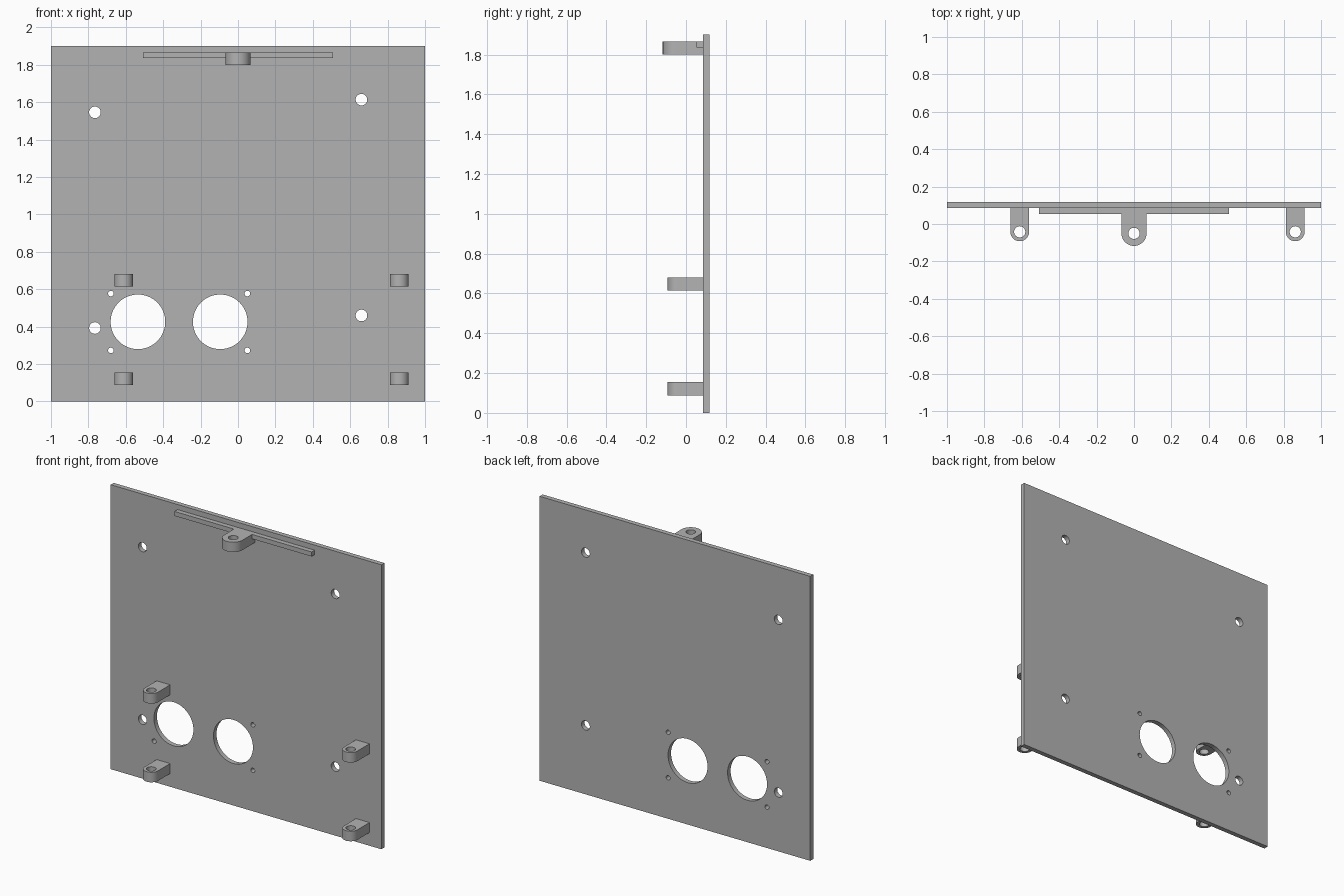
import bpy, bmesh
from math import pi, sin, cos, radians

cube = bpy.data.objects.get("Cube")
if cube:
    bpy.data.objects.remove(cube, do_unlink=True)

grey = bpy.data.materials.new("plain grey")
grey.use_nodes = True
COLOUR = (0.45, 0.45, 0.45, 1)
grey.diffuse_color = COLOUR
grey.node_tree.nodes["Principled BSDF"].inputs["Base Color"].default_value = COLOUR

PLATE_FRONT, PLATE_BACK = 0.085, 0.117


def arc(cx, cy, r, start=0.0, sweep=2 * pi, n=48):
    """Points along an arc; a full circle leaves out the repeated end."""
    count = n if sweep >= 2 * pi else n + 1
    return [(cx + r * cos(start + sweep * i / n), cy + r * sin(start + sweep * i / n))
            for i in range(count)]


def rect(x0, x1, y0, y1):
    return [(x0, y0), (x1, y0), (x1, y1), (x0, y1)]


def extrude_profile(name, loops, thickness, location, upright=False):
    """Fill an outline with holes and thicken it evenly about its plane."""
    curve = bpy.data.curves.new(name + "_profile", "CURVE")
    curve.dimensions = "2D"
    curve.fill_mode = "BOTH"
    curve.extrude = thickness / 2
    for loop in loops:
        spline = curve.splines.new("POLY")
        spline.points.add(len(loop) - 1)
        for point, (x, y) in zip(spline.points, loop):
            point.co = (x, y, 0, 1)
        spline.use_cyclic_u = True
    obj = bpy.data.objects.new(name, curve)
    bpy.context.collection.objects.link(obj)
    obj.location = location
    if upright:
        obj.rotation_euler.x = pi / 2
    bpy.ops.object.select_all(action="DESELECT")
    obj.select_set(True)
    bpy.context.view_layer.objects.active = obj
    bpy.ops.object.convert(target="MESH")
    obj = bpy.context.view_layer.objects.active
    bm = bmesh.new()
    bm.from_mesh(obj.data)
    bmesh.ops.remove_doubles(bm, verts=bm.verts, dist=1e-5)
    bmesh.ops.recalc_face_normals(bm, faces=bm.faces)
    bm.to_mesh(obj.data)
    bm.free()
    obj.data.materials.clear()
    obj.data.materials.append(grey)
    bpy.ops.object.shade_smooth_by_angle(angle=radians(30))
    return obj


def lug(name, x, y, radius, z0, z1):
    """Rounded tab with a vertical pin hole, standing out from the plate."""
    outline = arc(x, y, radius, pi, pi, 24)
    outline += [(x + radius, PLATE_FRONT), (x - radius, PLATE_FRONT)]
    extrude_profile(name, [outline, arc(x, y, 0.03, n=32)], z1 - z0, (0, 0, (z0 + z1) / 2))


# Panel with sensor openings, mounting holes and screw holes
loops = [rect(-1, 1, 0, 1.9)]
loops += [arc(x, 0.426, 0.146, n=64) for x in (-0.535, -0.095)]
loops += [arc(x, z, 0.031, n=32) for x, z in
          ((-0.765, 1.546), (-0.765, 0.393), (0.66, 1.614), (0.66, 0.46))]
loops += [arc(x, z, 0.015, n=24) for x in (-0.68, 0.05) for z in (0.273, 0.577)]
extrude_profile("panel", loops, PLATE_BACK - PLATE_FRONT,
                (0, (PLATE_FRONT + PLATE_BACK) / 2, 0), upright=True)

# Hinge lugs low on the panel
for side, x in (("right", -0.611), ("left", 0.862)):
    for level, z in (("lower", 0.088), ("upper", 0.614)):
        lug(f"{level}_{side}_lug", x, -0.042, 0.05, z, z + 0.067)

# Latch lug and the stiffening bar on either side of it
lug("latch_lug", 0, -0.05, 0.067, 1.8, 1.866)
for side, x0, x1 in (("right", -0.507, -0.067), ("left", 0.067, 0.507)):
    extrude_profile(f"{side}_stiffening_bar", [rect(x0, x1, 0.053, PLATE_FRONT)],
                    0.03, (0, 0, 1.851))
